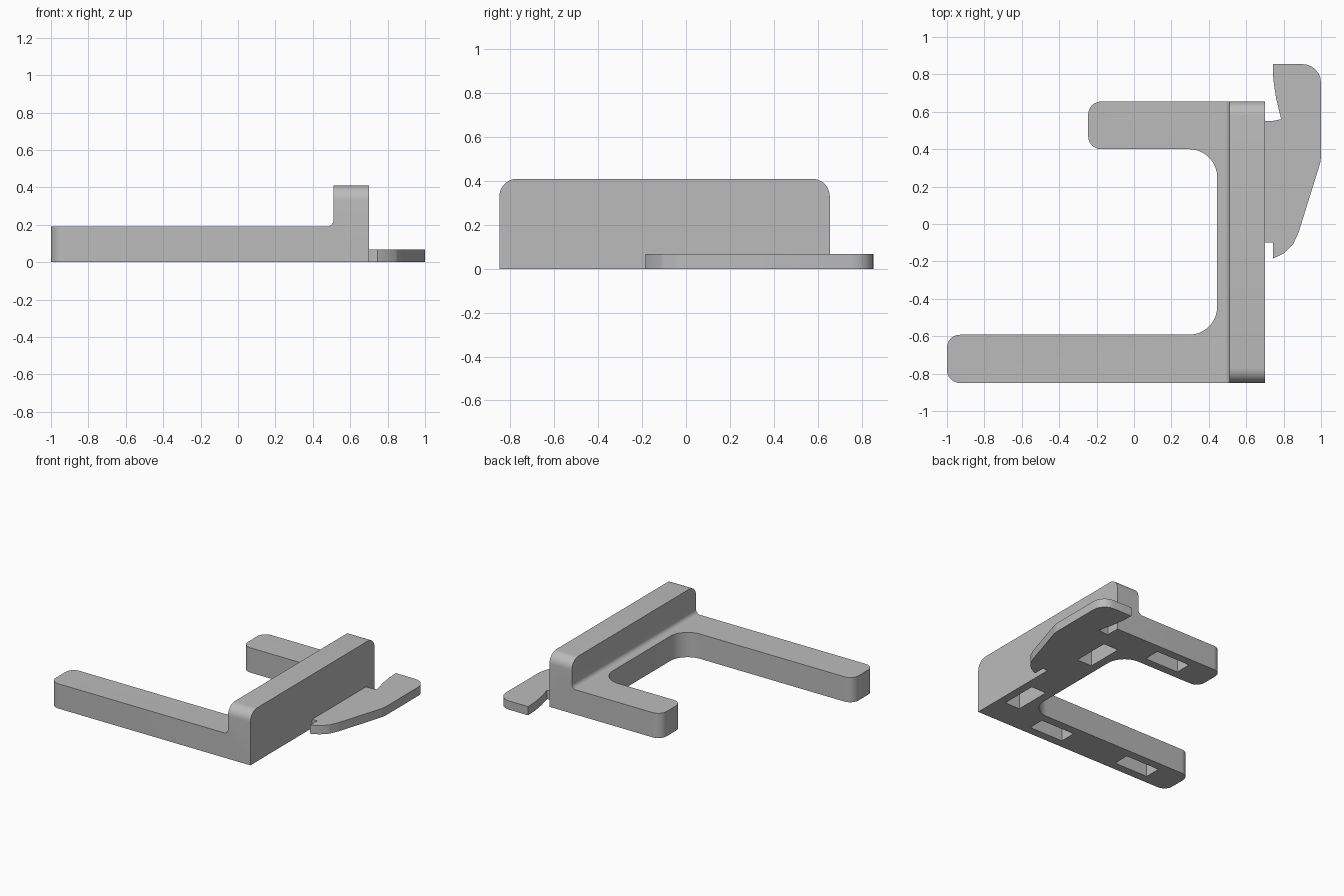
import bpy, bmesh, math
from mathutils import Vector

if "Cube" in bpy.data.objects:
    bpy.data.objects.remove(bpy.data.objects["Cube"])

grey = bpy.data.materials.new("plain grey")
grey.use_nodes = True
colour = (0.5, 0.5, 0.5, 1)
grey.diffuse_color = colour
grey.node_tree.nodes["Principled BSDF"].inputs["Base Color"].default_value = colour


def rounded(corners, steps=9):
    """Outline from (x, y, radius) corners, each rounded by a tangent arc."""
    out = []
    for i, (x, y, r) in enumerate(corners):
        p = Vector((x, y))
        if r == 0:
            out.append(p)
            continue
        a = (Vector(corners[i - 1][:2]) - p).normalized()
        b = (Vector(corners[(i + 1) % len(corners)][:2]) - p).normalized()
        half = a.angle(b) / 2
        centre = p + (a + b).normalized() * (r / math.sin(half))
        start = p + a * (r / math.tan(half)) - centre
        end = p + b * (r / math.tan(half)) - centre
        sweep = start.angle_signed(end)
        for k in range(steps + 1):
            t = -sweep * k / steps
            c, s = math.cos(t), math.sin(t)
            out.append(centre + Vector((c * start.x - s * start.y, s * start.x + c * start.y)))
    return out


def prism(name, outline, low, high, place):
    """Extrude an outline from low to high; place maps (u, v, w) to a point."""
    bm = bmesh.new()
    face = bm.faces.new([bm.verts.new(place(p.x, p.y, low)) for p in outline])
    move = Vector(place(0, 0, high)) - Vector(place(0, 0, low))
    top = bmesh.ops.extrude_face_region(bm, geom=[face], use_keep_orig=True)["geom"]
    bmesh.ops.translate(bm, vec=move, verts=[g for g in top if isinstance(g, bmesh.types.BMVert)])
    bmesh.ops.recalc_face_normals(bm, faces=bm.faces)
    mesh = bpy.data.meshes.new(name)
    bm.to_mesh(mesh)
    bm.free()
    mesh.materials.append(grey)
    obj = bpy.data.objects.new(name, mesh)
    bpy.context.collection.objects.link(obj)
    return obj


def upright(u, v, w):
    return (u, v, w)


def sideways(u, v, w):
    return (u, w, v)


def cut(target, tool, operation):
    """Apply a boolean and discard the tool."""
    mod = target.modifiers.new("cut", "BOOLEAN")
    mod.operation, mod.object, mod.solver = operation, tool, "EXACT"
    graph = bpy.context.evaluated_depsgraph_get()
    mesh = bpy.data.meshes.new_from_object(target.evaluated_get(graph))
    target.modifiers.clear()
    target.data = mesh
    bpy.data.objects.remove(tool)


# Bracket: U-shaped plan trimmed to an L-shaped side profile
FRONT, BACK, WALL, TOP = -0.85, 0.655, 0.70, 0.41
bracket = prism("bracket", rounded([
    (WALL, FRONT, 0), (WALL, BACK, 0), (-0.245, BACK, 0.07), (-0.245, 0.4, 0.07),
    (0.445, 0.4, 0.15), (0.445, -0.592, 0.15), (-1, -0.592, 0.07), (-1, FRONT, 0.07),
]), 0, 0.6, upright)
trim = prism("trim", rounded([
    (-1.2, -0.2, 0), (0.9, -0.2, 0), (0.9, TOP, 0), (0.51, TOP, 0),
    (0.51, 0.19, 0.035), (-1.2, 0.19, 0),
]), -1.2, 1.2, sideways)
cut(bracket, trim, "INTERSECT")

# Round the two upper ends of the wall
bm = bmesh.new()
bm.from_mesh(bracket.data)
ends = [e for e in bm.edges
        if all(v.co.z > TOP - 0.001 for v in e.verts)
        and abs(e.verts[0].co.y - e.verts[1].co.y) < 0.001]
bmesh.ops.bevel(bm, geom=ends, offset=0.08, offset_type="OFFSET", segments=9,
                profile=0.5, affect="EDGES")
bm.to_mesh(bracket.data)
bm.free()

# Rectangular pockets in the underside: centre x, centre y, lies along x
for x, y, along in [(-0.63, -0.721, True), (0.14, -0.721, True), (0.14, 0.528, True),
                    (0.573, -0.49, False), (0.573, 0.29, False)]:
    a, b = (0.143, 0.063) if along else (0.063, 0.143)
    box = rounded([(x - a, y - b, 0), (x + a, y - b, 0), (x + a, y + b, 0), (x - a, y + b, 0)])
    cut(bracket, prism("pocket", box, -0.1, 0.13, upright), "DIFFERENCE")

# Flat curved lever on the outside of the wall
lever = prism("lever", rounded([
    (WALL, -0.1, 0), (0.742, -0.1, 0), (0.742, -0.185, 0), (0.8, -0.158, 0), (0.85, -0.11, 0.05),
    (0.88, -0.045, 0.06), (1, 0.34, 0.2), (1, 0.855, 0.1), (0.742, 0.855, 0),
    (0.745, 0.77, 0), (0.76, 0.67, 0), (0.787, 0.56, 0), (0.745, 0.552, 0), (WALL, 0.552, 0),
], 6), 0, 0.067, upright)

# Smooth the rounded corners, keep the other edges crisp
for obj in (bracket, lever):
    bpy.ops.object.select_all(action="DESELECT")
    obj.select_set(True)
    bpy.context.view_layer.objects.active = obj
    bpy.ops.object.shade_smooth_by_angle(angle=math.radians(30))
